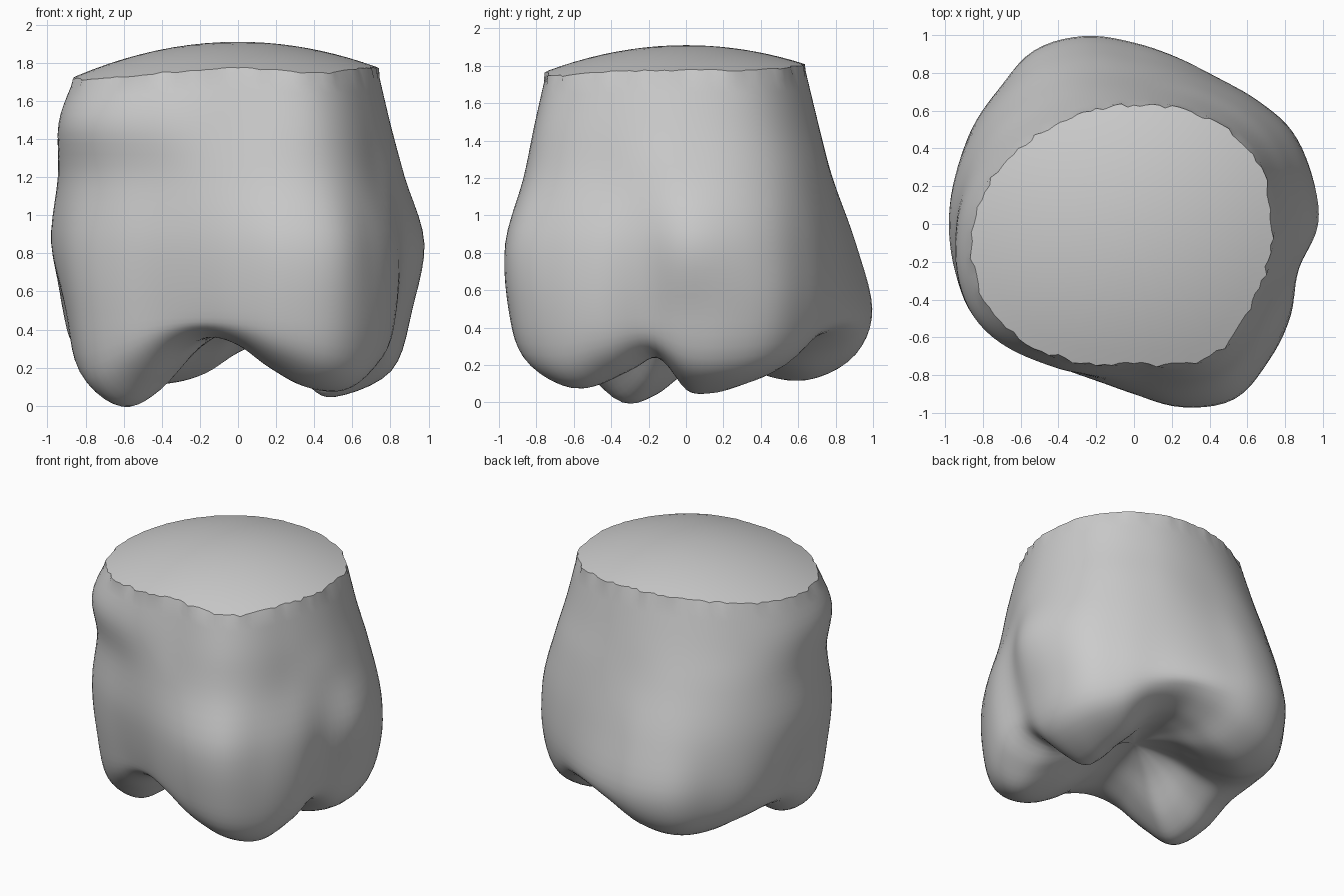
import bpy, bmesh, math, random
from mathutils import Vector

cube = bpy.data.objects.get("Cube")
if cube:
    bpy.data.objects.remove(cube)
random.seed(4)

SEGMENTS = 120
STEPS = 5
DOME_RINGS = 10
CENTRE_HEIGHT = 0.4

# Outline radii at even angles, counter-clockwise from +x
rim_radius = [.73, .73, .67, .63, .65, .74, .85, .89, .81, .74, .81, .75]
shoulder_radius = [.80, .80, .74, .71, .75, .83, .93, .98, .87, .80, .88, .81]
upper_radius = [.875, .88, .81, .78, .85, .91, .945, .945, .85, .85, .94, .86]
belly_radius = [.975, .975, .96, .91, .87, .86, .88, .94, .98, .98, .98, .98,
                .98, .98, .98, .92, .86, .85, .90, 1.0, 1.06, 1.0, .95, .905]
lower_radius = [.90, .94, .96, .92, .89, .91, .96, 1.03, 1.06, 1.01, .99, .95,
                .90, .93, .95, .89, .81, .80, .87, .98, 1.05, 1.01, .95, .86]
# Lowest line of the underside: four cusps with valleys between them
cusp_radius = [.51, .53, .58, .62, .62, .64, .68, .72, .75, .73, .70, .68,
               .66, .67, .68, .66, .62, .60, .64, .70, .76, .78, .70, .60]
cusp_height = [.07, .05, .09, .16, .30, .34, .28, .17, .12, .13, .19, .22,
               .16, .04, .00, .14, .30, .36, .32, .20, .10, .08, .16, .24]


def catmull(a, b, c, d, t):
    """Smooth blend from b to c, for numbers or vectors."""
    return (b * 2 + (c - a) * t + (a * 2 - b * 5 + c * 4 - d) * t ** 2
            + (b * 3 - a - c * 3 + d) * t ** 3) * 0.5


def around(values, turn):
    """Read a closed table at a fraction of a full turn."""
    n = len(values)
    i, t = divmod(turn * n, 1)
    i = int(i)
    return catmull(*(values[(i + k) % n] for k in (-1, 0, 1, 2)), t)


def dome_height(radius):
    return 1.91 - 0.25 * radius ** 2


def profile(turn, wobble):
    """Radius and height points from the rim down to the underside centre."""
    rim = around(rim_radius, turn)
    lower = around(lower_radius, turn)
    edge, low = around(cusp_radius, turn), around(cusp_height, turn)
    rise = CENTRE_HEIGHT - low
    keys = [
        (rim, dome_height(rim)),
        (around(shoulder_radius, turn), 1.48),
        (around(upper_radius, turn), 1.2),
        (around(belly_radius, turn), 0.85),
        (lower, 0.5),
        (edge + 0.73 * (lower - edge), low + 0.3 * (0.5 - low)),
        (edge, low),
        (edge * 0.7, low + 0.2 * rise),
        (edge * 0.35, low + 0.75 * rise),
        (0, CENTRE_HEIGHT),
    ]
    keys = [Vector(k) for k in keys]
    keys = [keys[0] * 2 - keys[1]] + keys + [Vector((-keys[-2].x, keys[-2].y))]
    points = []
    for i in range(1, len(keys) - 2):
        for s in range(STEPS):
            points.append(catmull(*keys[i - 1:i + 3], s / STEPS))
    # Ragged cut edge
    points[0] = Vector((rim + wobble, dome_height(rim + wobble)))
    return points


def revolve(name, columns, centre_height, material, flip=False):
    """Skin columns of (radius, height) points and close them at the axis."""
    bm = bmesh.new()
    grid = []
    for j, column in enumerate(columns):
        angle = math.tau * j / len(columns)
        grid.append([bm.verts.new((r * math.cos(angle), r * math.sin(angle), z))
                     for r, z in column])
    hub = bm.verts.new((0, 0, centre_height))
    for j, column in enumerate(grid):
        following = grid[(j + 1) % len(grid)]
        for k in range(len(column) - 1):
            bm.faces.new((column[k], column[k + 1], following[k + 1], following[k]))
        bm.faces.new((column[-1], hub, following[-1]))
    if flip:
        bmesh.ops.reverse_faces(bm, faces=bm.faces[:])
    mesh = bpy.data.meshes.new(name)
    bm.to_mesh(mesh)
    bm.free()
    mesh.materials.append(material)
    mesh.shade_smooth()
    obj = bpy.data.objects.new(name, mesh)
    bpy.context.collection.objects.link(obj)
    return obj


grey = bpy.data.materials.new("plain grey")
grey.use_nodes = True
grey.diffuse_color = (0.6, 0.6, 0.6, 1)
grey.node_tree.nodes["Principled BSDF"].inputs["Base Color"].default_value = grey.diffuse_color

# Crown with a slightly ragged rim, cusps and hollow underside
crown = [profile(j / SEGMENTS, random.uniform(-.012, .012)) for j in range(SEGMENTS)]
revolve("crown_body", crown, CENTRE_HEIGHT, grey)

# Shallow dome that closes the cut top along the same rim
dome = []
for column in crown:
    radii = [column[0].x * (1 - k / DOME_RINGS) for k in range(DOME_RINGS)]
    dome.append([(r, dome_height(r)) for r in radii])
revolve("cut_top", dome, dome_height(0), grey, flip=True)
